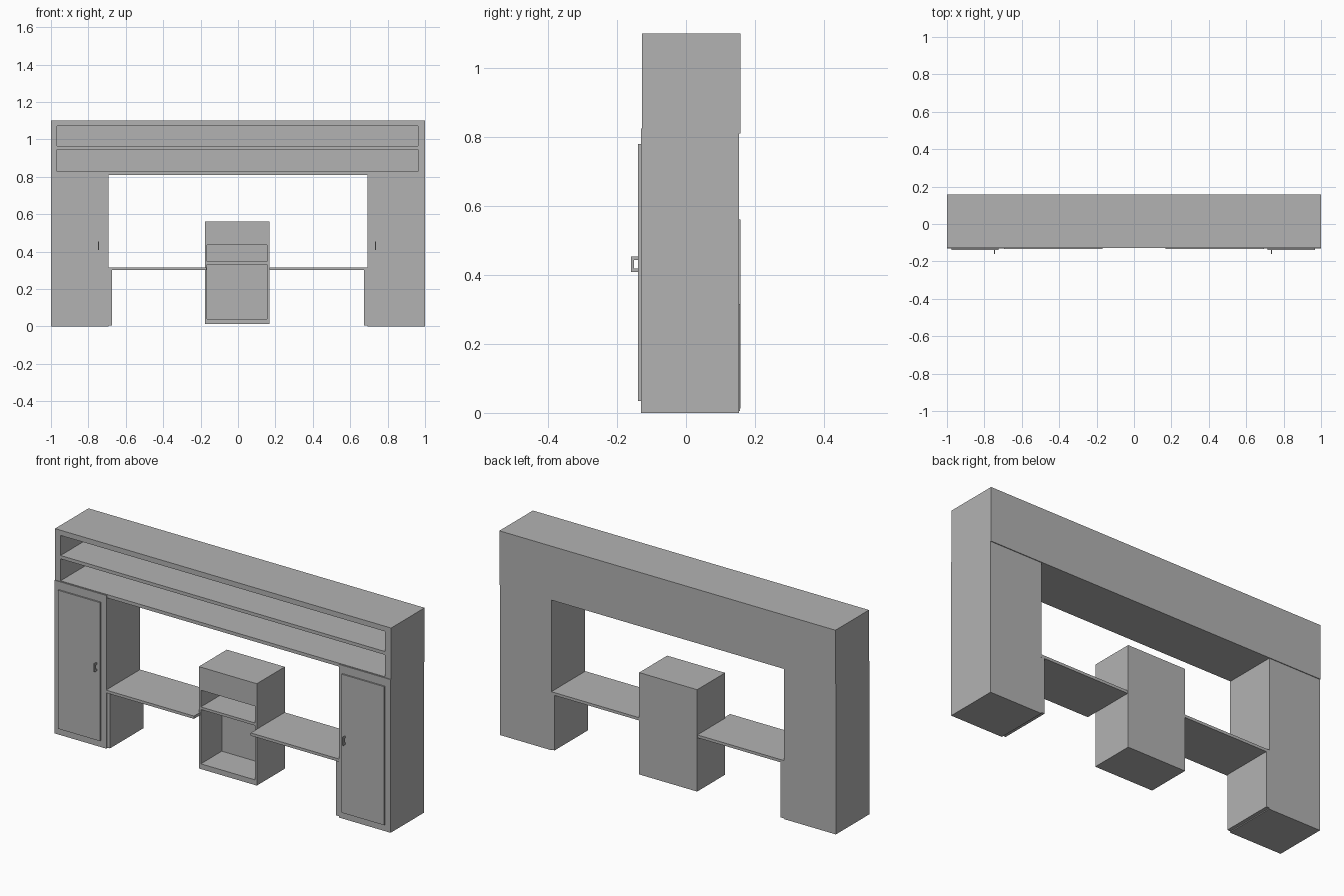
import bpy
import bmesh
from mathutils import Vector

cube = bpy.data.objects.get("Cube")
if cube:
    bpy.data.objects.remove(cube, do_unlink=True)

grey = bpy.data.materials.new("plain grey")
grey.use_nodes = True
COLOUR = (0.45, 0.45, 0.45, 1)
grey.diffuse_color = COLOUR
grey.node_tree.nodes["Principled BSDF"].inputs["Base Color"].default_value = COLOUR


def add_box(bm, x, y, z):
    """Add a box spanning the given (low, high) ranges."""
    verts = bmesh.ops.create_cube(bm, size=1)["verts"]
    for v in verts:
        v.co = Vector([(lo + hi) / 2 + c * (hi - lo)
                       for c, (lo, hi) in zip(v.co, (x, y, z))])


def make(name, boxes):
    bm = bmesh.new()
    for box in boxes:
        add_box(bm, *box)
    mesh = bpy.data.meshes.new(name)
    bm.to_mesh(mesh)
    bm.free()
    mesh.materials.append(grey)
    obj = bpy.data.objects.new(name, mesh)
    bpy.context.collection.objects.link(obj)
    return obj


def open_case(name, x, y, z, inner_x, back, openings):
    """Solid case with open compartments cut into its front."""
    case = make(name, [(x, y, z)])
    cutter = make(name + "_cutter",
                  [(inner_x, (y[0] - 0.1, back), o) for o in openings])
    cutter.hide_render = True
    cut = case.modifiers.new("compartments", "BOOLEAN")
    cut.operation = "DIFFERENCE"
    cut.solver = "EXACT"
    cut.object = cutter
    # Bake the cut so that no helper stays in the scene
    bpy.context.view_layer.update()
    graph = bpy.context.evaluated_depsgraph_get()
    baked = bpy.data.meshes.new_from_object(case.evaluated_get(graph))
    case.modifiers.clear()
    case.data = baked
    bpy.data.objects.remove(cutter, do_unlink=True)


# Long bridge shelf with two open rows
open_case("bridge_shelf", (-1, 1), (-0.127, 0.158), (0.81, 1.1),
          (-0.967, 0.963), 0.135, [(0.828, 0.946), (0.964, 1.072)])

# Central pedestal with a small niche and a large one
open_case("pedestal", (-0.177, 0.168), (-0.08, 0.158), (0.012, 0.56),
          (-0.165, 0.156), 0.098, [(0.04, 0.332), (0.346, 0.436)])

# Cabinets, doors, handles, side panels and desk tops on both sides
FRONT, BACK, DOOR = -0.131, 0.154, -0.139
for side, sign, door_x, handle_x in (("right", -1, (-0.975, -0.725), -0.745),
                                     ("left", 1, (0.713, 0.967), 0.735)):
    def span(a, b):
        return tuple(sorted((sign * a, sign * b)))

    make(side + "_cabinet", [(span(0.692, 1), (FRONT, BACK), (0, 0.824))])
    make(side + "_door", [(door_x, (DOOR, FRONT + 0.004), (0.035, 0.78))])
    make(side + "_desk_top", [(span(0.169, 0.694), (FRONT - 0.002, BACK + 0.002), (0.301, 0.316))])
    make(side + "_desk_panel", [(span(0.673, 0.692), (FRONT + 0.004, BACK + 0.002), (0.005, 0.301))])

    # Square pull handle: grip plus two stems
    hx = (handle_x - 0.003, handle_x + 0.003)
    make(side + "_handle", [(hx, (-0.16, -0.15), (0.409, 0.453)),
                            (hx, (-0.15, DOOR), (0.409, 0.419)),
                            (hx, (-0.15, DOOR), (0.443, 0.453))])
